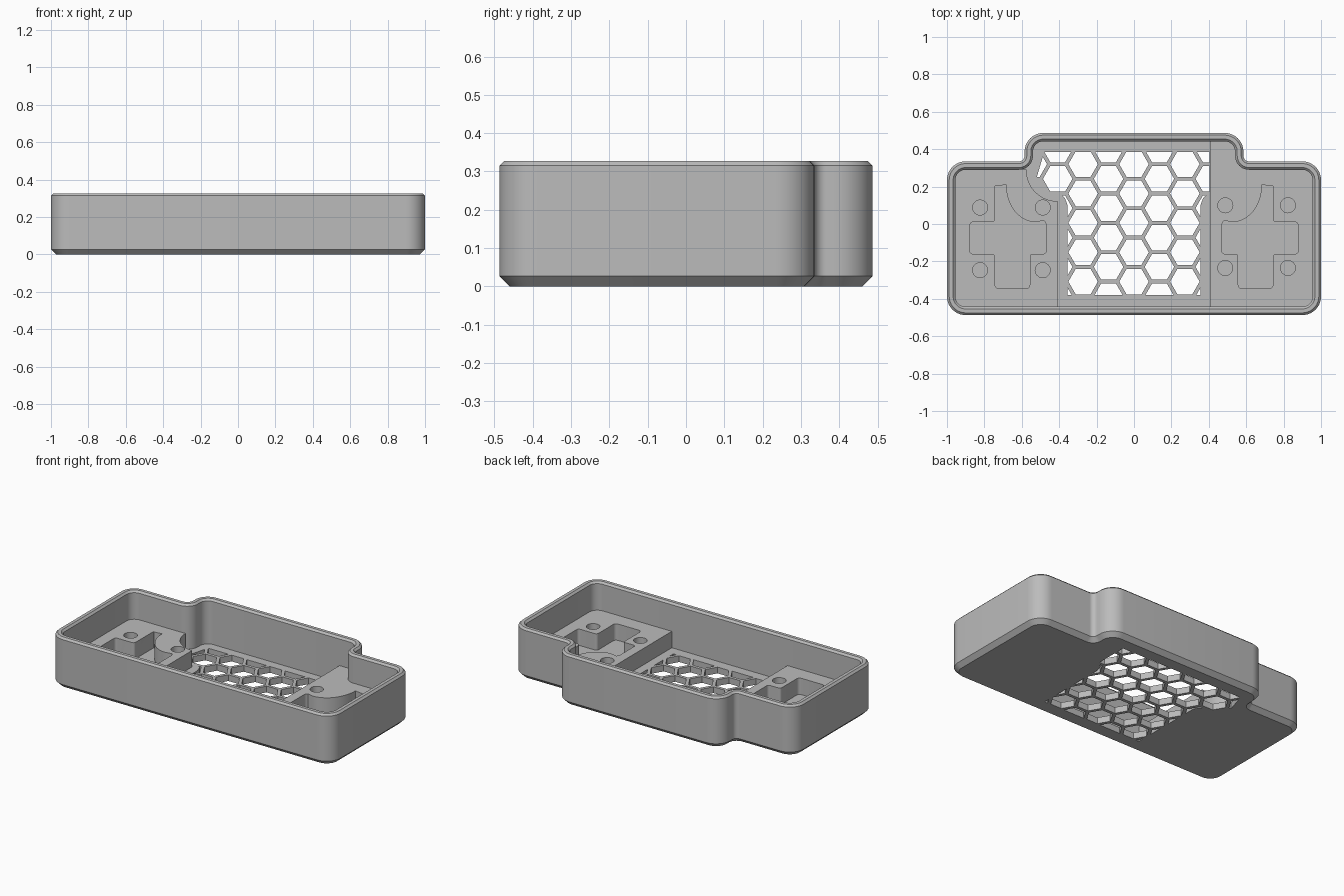
import bpy, bmesh
from math import sin, cos, pi, tau, sqrt, atan2
from mathutils import Vector

cube = bpy.data.objects.get("Cube")
if cube:
    bpy.data.objects.remove(cube, do_unlink=True)

grey = bpy.data.materials.new("plain_grey")
grey.diffuse_color = (0.5, 0.5, 0.5, 1)
grey.use_nodes = True
grey.node_tree.nodes["Principled BSDF"].inputs["Base Color"].default_value = (0.5, 0.5, 0.5, 1)


def rounded(points, steps=10):
    """Counter-clockwise outline from right-angled (x, y, radius) corners."""
    out = []
    for i, (x, y, r) in enumerate(points):
        p = Vector((x, y))
        a = (Vector(points[i - 1][:2]) - p).normalized()
        b = (Vector(points[(i + 1) % len(points)][:2]) - p).normalized()
        if r == 0:
            out.append(p)
            continue
        for k in range(steps + 1):
            t = k / steps * pi / 2
            out.append(p + r * (a * (1 - sin(t)) + b * (1 - cos(t))))
    return out


def make(name, bm):
    bmesh.ops.recalc_face_normals(bm, faces=bm.faces)
    mesh = bpy.data.meshes.new(name)
    bm.to_mesh(mesh)
    bm.free()
    ob = bpy.data.objects.new(name, mesh)
    bpy.context.collection.objects.link(ob)
    mesh.materials.append(grey)
    return ob


def loft(bm, rings):
    """Join matching (outline, z) rings and cap both ends."""
    loops = [[bm.verts.new((p[0], p[1], z)) for p in ring] for ring, z in rings]
    n = len(loops[0])
    for lo, hi in zip(loops, loops[1:]):
        for i in range(n):
            j = (i + 1) % n
            bm.faces.new((lo[i], lo[j], hi[j], hi[i]))
    bm.faces.new(loops[0][::-1])
    bm.faces.new(loops[-1])


def prisms(name, outlines, z0, z1):
    bm = bmesh.new()
    for o in outlines:
        loft(bm, [(o, z0), (o, z1)])
    return make(name, bm)


def boolean(ob, cutter, operation):
    cutter.hide_render = True
    mod = ob.modifiers.new("cut", 'BOOLEAN')
    mod.object, mod.operation, mod.solver = cutter, operation, 'EXACT'
    bpy.context.view_layer.objects.active = ob
    bpy.ops.object.modifier_apply(modifier=mod.name)
    bpy.data.objects.remove(cutter, do_unlink=True)


def circle(x, y, r, n=32):
    return [(x + r * cos(tau * k / n), y + r * sin(tau * k / n)) for k in range(n)]


def rect(x0, y0, x1, y1):
    return [(x0, y0), (x1, y0), (x1, y1), (x0, y1)]


def body(d):
    """Tray outline moved inwards by d."""
    front, step, back = -0.487 + d, 0.335 - d, 0.487 - d
    side, bump, r = 1 - d, 0.585 - d, 0.1 - d
    right = [(side, front, r), (side, step, r), (bump, step, 0.03 + d), (bump, back, r)]
    return rounded(right + [(-x, y, c) for x, y, c in reversed(right)])


FLOOR, DECK, RIM = 0.04, 0.145, 0.327

# Tray shell with chamfered base and rim
bm = bmesh.new()
loft(bm, [(body(d), z) for d, z in [
    (0.027, 0), (0, 0.027), (0, RIM - 0.012), (0.012, RIM),
    (0.033, RIM), (0.045, RIM - 0.012), (0.045, FLOOR)]])
tray = make("tray", bm)

# Honeycomb vents, trimmed to the open part of the floor
pitch = 0.157
column = pitch * sqrt(3) / 2
hexes = [circle(i * column, (j + 0.5 * (i % 2)) * pitch + 0.006, 0.079, 6)
         for i in range(-4, 5) for j in range(-4, 4)]
vents = prisms("vent_cutter", hexes, -0.05, 0.1)
area = [(-0.355, -0.38), (0.355, -0.38), (0.355, 0.1), (0.37, 0.14), (0.405, 0.165),
        (0.405, 0.385), (-0.48, 0.385), (-0.52, 0.25), (-0.45, 0.175), (-0.4, 0.165),
        (-0.37, 0.14), (-0.355, 0.1)]
boolean(vents, prisms("vent_area", [area], -0.03, 0.08), 'INTERSECT')
boolean(tray, vents, 'DIFFERENCE')


def pocket():
    """Cross-shaped recess with one swept corner, for the +x side."""
    sweep = [(0.525 + 0.16 * cos(t), 0.21 - 0.2 * sin(t))
             for t in [k / 10 * pi / 2 for k in range(10, -1, -1)]]
    cross = rounded([(0.47, 0.01, 0.015), (0.47, -0.16, 0.015), (0.557, -0.16, 0.015),
                     (0.557, -0.345, 0.02), (0.743, -0.345, 0.02), (0.743, -0.16, 0.015),
                     (0.877, -0.16, 0.015), (0.877, 0.01, 0.015), (0.743, 0.01, 0.015),
                     (0.743, 0.21, 0.012)], 5)
    return cross + sweep[::-1]


# Raised mounting blocks with recess and screw holes
def block(name, side, limit, hole_y):
    ob = prisms(name, [body(0.043)], FLOOR - 0.015, DECK)
    boolean(ob, prisms("limit", [limit], 0, 0.3), 'INTERSECT')
    cuts = [[(side * x, y) for x, y in pocket()]]
    cuts += [circle(side * x, hole_y + y, 0.04) for x in (0.488, 0.823) for y in (0, -0.335)]
    boolean(ob, prisms("recess", cuts, 0, 0.3), 'DIFFERENCE')
    return ob


left_block = block("left_block", 1, rect(0.41, -0.6, 1.1, 0.6), 0.1)
right_block = block("right_block", -1, rect(-1.1, -0.6, -0.41, 0.291), 0.088)
boolean(right_block, prisms("scoop", [circle(-0.41, 0.287, 0.165, 64)], 0, 0.3), 'DIFFERENCE')

for ob in (tray, left_block, right_block):
    bpy.ops.object.select_all(action='DESELECT')
    ob.select_set(True)
    bpy.context.view_layer.objects.active = ob
    bpy.ops.object.shade_smooth_by_angle(angle=pi / 6)
